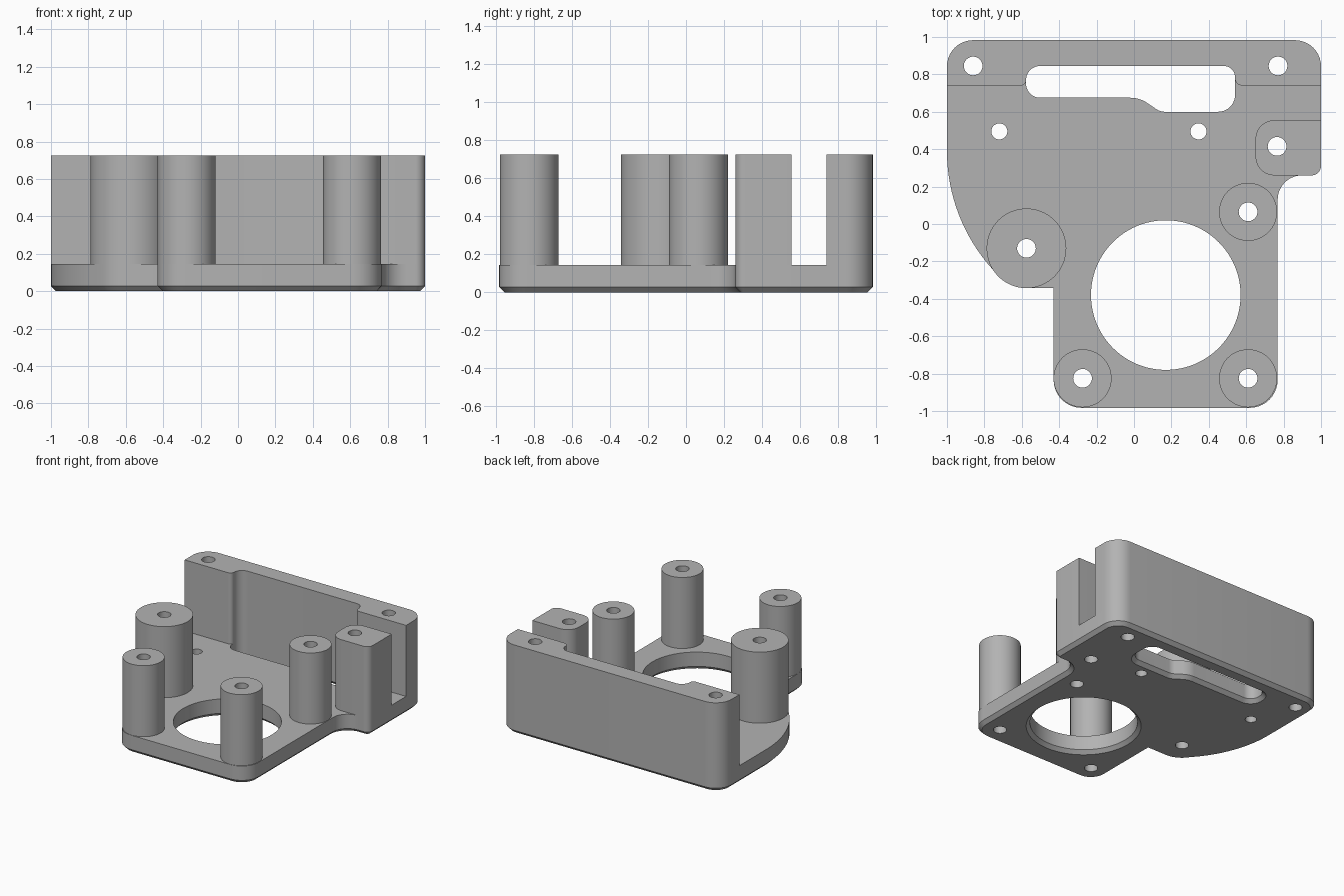
import bpy, bmesh
from math import cos, sin, radians, tan, pi
from mathutils import Vector

default = bpy.data.objects.get("Cube")
if default:
    bpy.data.objects.remove(default, do_unlink=True)

PLATE, TOP, CHAMFER = 0.145, 0.725, 0.028

grey = bpy.data.materials.new("matte grey")
grey.use_nodes = True
colour = (0.45, 0.45, 0.45, 1)
grey.diffuse_color = colour
grey.node_tree.nodes["Principled BSDF"].inputs["Base Color"].default_value = colour


def arc(cx, cy, r, start, end, steps):
    """Points along an arc, angles in degrees."""
    angles = [radians(start + (end - start) * i / steps) for i in range(steps + 1)]
    return [(cx + r * cos(a), cy + r * sin(a), 0) for a in angles]


def circle(cx, cy, r, steps=64):
    return [Vector(p[:2]) for p in arc(cx, cy, r, 0, 360, steps)[:-1]]


def rounded(corners, steps=10):
    """Fillet each (x, y, radius) corner of a counter-clockwise outline."""
    out = []
    for i, (x, y, r) in enumerate(corners):
        p = Vector((x, y))
        if r == 0:
            out.append(p)
            continue
        a = (Vector(corners[i - 1][:2]) - p).normalized()
        b = (Vector(corners[(i + 1) % len(corners)][:2]) - p).normalized()
        half = a.angle(b) / 2
        centre = p + (a + b).normalized() * (r / sin(half))
        start = p + a * (r / tan(half)) - centre
        end = p + b * (r / tan(half)) - centre
        sweep = pi - 2 * half
        for k in range(steps + 1):
            t = k / steps
            out.append(centre + (start * sin((1 - t) * sweep)
                                 + end * sin(t * sweep)) / sin(sweep))
    return out


def offset(points, d):
    """Move a counter-clockwise outline outward by d."""
    out = []
    for i, p in enumerate(points):
        e1 = (p - points[i - 1]).normalized()
        e2 = (points[(i + 1) % len(points)] - p).normalized()
        n1, n2 = Vector((e1.y, -e1.x)), Vector((e2.y, -e2.x))
        out.append(p + (n1 + n2) * (d / (1 + n1.dot(n2))))
    return out


def prism(bm, points, levels):
    """Loft an outline through (height, outward offset) levels and cap it."""
    rings = [[bm.verts.new((p.x, p.y, z)) for p in offset(points, d)]
             for z, d in levels]
    n = len(points)
    for low, high in zip(rings, rings[1:]):
        for i in range(n):
            j = (i + 1) % n
            bm.faces.new((low[i], low[j], high[j], high[i]))
    bm.faces.new(rings[0][::-1])
    bm.faces.new(rings[-1])


def make(name, solids):
    bm = bmesh.new()
    for points, levels in solids:
        prism(bm, points, levels)
    mesh = bpy.data.meshes.new(name)
    bm.to_mesh(mesh)
    bm.free()
    mesh.materials.append(grey)
    obj = bpy.data.objects.new(name, mesh)
    bpy.context.collection.objects.link(obj)
    return obj


def finish(obj, cutters):
    """Cut the openings and shade curved walls smooth."""
    bpy.ops.object.select_all(action="DESELECT")
    bpy.context.view_layer.objects.active = obj
    obj.select_set(True)
    for cutter in cutters:
        mod = obj.modifiers.new("cut", "BOOLEAN")
        mod.operation, mod.solver, mod.object = "DIFFERENCE", "EXACT", cutter
        bpy.ops.object.modifier_apply(modifier=mod.name)
    bpy.ops.object.shade_smooth_by_angle(angle=radians(30))


# Cutters: screw holes, and the chamfered slot and motor opening
bosses = {"left_front_post": (0.61, -0.825, 0.155),
          "right_front_post": (-0.275, -0.825, 0.155),
          "left_middle_post": (0.61, 0.065, 0.155),
          "right_wide_post": (-0.575, -0.13, 0.213)}
screws = [(x, y, 0.05) for x, y, r in bosses.values()]
screws += [(-0.86, 0.845, 0.05), (0.77, 0.845, 0.05), (0.765, 0.415, 0.05),
           (-0.72, 0.495, 0.043), (0.345, 0.495, 0.043)]
hole_cutter = make("hole_cutter", [(circle(x, y, r, 32), [(-0.1, 0), (1, 0)])
                                   for x, y, r in screws])
slot = rounded([(-0.577, 0.675, 0.075), (0.03, 0.675, 0.16), (0.14, 0.6, 0.08),
                (0.54, 0.6, 0.09), (0.54, 0.845, 0.06), (-0.577, 0.845, 0.075)])
flare = [(-0.02, CHAMFER + 0.02), (CHAMFER, 0), (0.5, 0)]
opening_cutter = make("opening_cutter", [(slot, flare),
                                         (circle(0.17, -0.38, 0.4, 96), flare)])

# Base plate with chamfered underside
outline = rounded([(-0.43, -0.983, 0.15), (0.768, -0.983, 0.15), (0.768, 0.26, 0.13),
                   (1, 0.26, 0.05), (1, 0.983, 0.14), (-1, 0.983, 0.14)]
                  + arc(-0.058, 0.39, 0.942, 180, 222, 16)
                  + arc(-0.575, -0.13, 0.213, 226, 270, 10)
                  + [(-0.43, -0.343, 0)])
plate = make("base_plate", [(outline, [(0, -CHAMFER), (CHAMFER, 0), (PLATE, 0)])])
finish(plate, [hole_cutter, opening_cutter])

# Back wall, thinned behind the slot
upright = [(PLATE, 0), (TOP, 0)]
wall = rounded([(-1, 0.74, 0), (-0.577, 0.74, 0.03), (-0.577, 0.845, 0.075),
                (0.54, 0.845, 0.06), (0.54, 0.74, 0.04), (1, 0.74, 0),
                (1, 0.983, 0.14), (-1, 0.983, 0.14)])
finish(make("back_wall", [(wall, upright)]), [hole_cutter])

# Side mounting block
block = rounded([(0.65, 0.26, 0.1), (1, 0.26, 0.05), (1, 0.555, 0), (0.65, 0.555, 0.1)])
finish(make("side_block", [(block, upright)]), [hole_cutter])

# Round standoff posts
for name, (x, y, r) in bosses.items():
    finish(make(name, [(circle(x, y, r), upright)]), [hole_cutter])

for cutter in (hole_cutter, opening_cutter):
    bpy.data.objects.remove(cutter, do_unlink=True)
